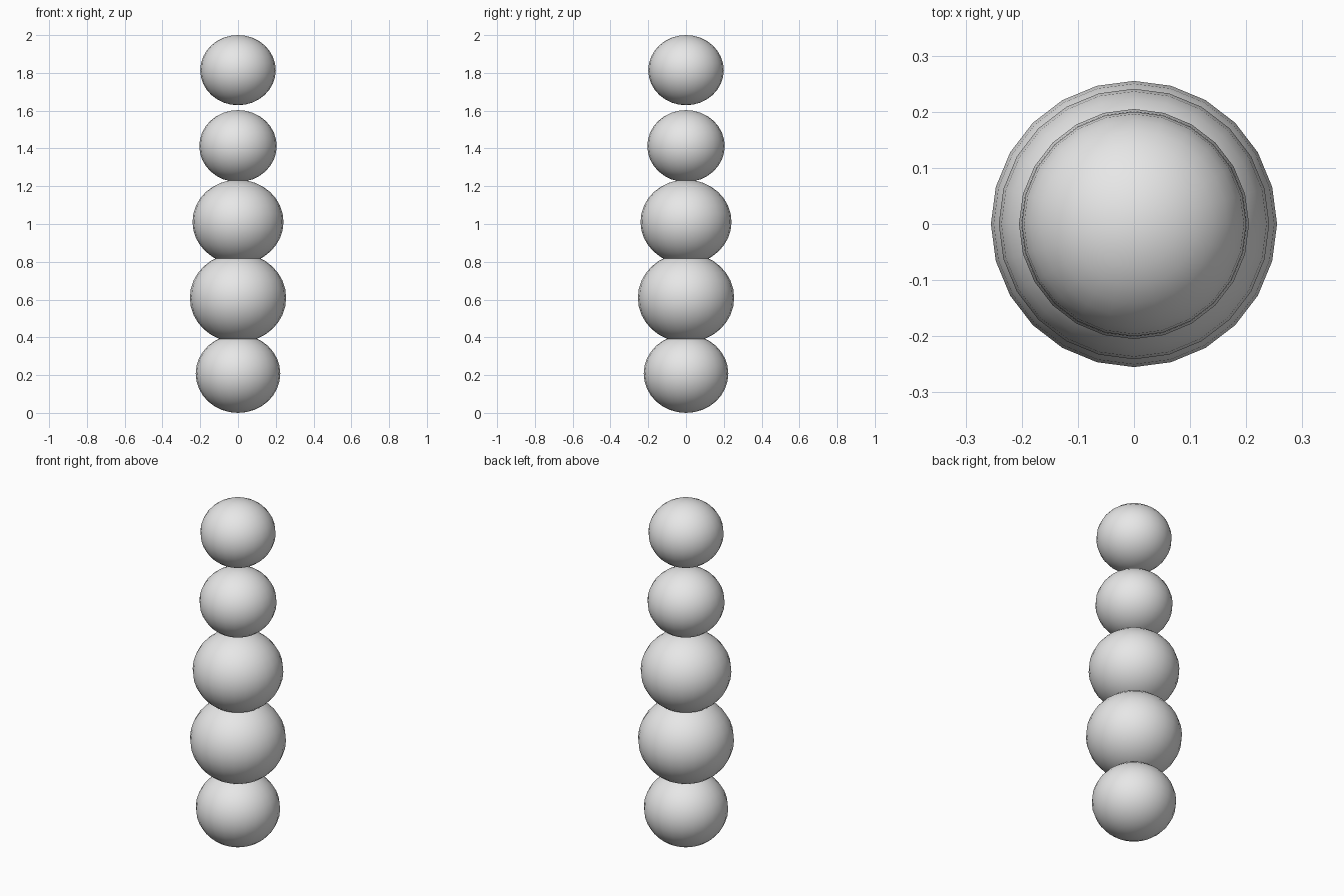
import bpy

# Remove the default cube
cube = bpy.data.objects.get("Cube")
if cube:
    bpy.data.objects.remove(cube, do_unlink=True)

# Plain grey for every bead
grey = bpy.data.materials.new("light_grey")
grey.use_nodes = True
grey.diffuse_color = (0.8, 0.8, 0.8, 1)
grey.node_tree.nodes["Principled BSDF"].inputs["Base Color"].default_value = (0.8, 0.8, 0.8, 1)

FLATTEN = 0.928      # height of a bead relative to its width
SEGMENTS, RINGS = 24, 16


def add_bead(name, radius, z):
    bpy.ops.mesh.primitive_uv_sphere_add(segments=SEGMENTS, ring_count=RINGS,
                                         radius=radius, location=(0, 0, z))
    bead = bpy.context.object
    bead.name = name
    bead.scale.z = FLATTEN
    bpy.ops.object.transform_apply(location=False, rotation=False, scale=True)
    bpy.ops.object.shade_smooth()
    bead.data.materials.append(grey)


# Column of evenly spaced beads, listed from the ground up
beads = [("bottom_bead", 0.224), ("lower_bead", 0.255), ("middle_bead", 0.241),
         ("upper_bead", 0.205), ("top_bead", 0.2)]
first = beads[0][1] * FLATTEN
last = 2 - beads[-1][1] * FLATTEN
spacing = (last - first) / (len(beads) - 1)
for i, (name, radius) in enumerate(beads):
    add_bead(name, radius, first + i * spacing)
